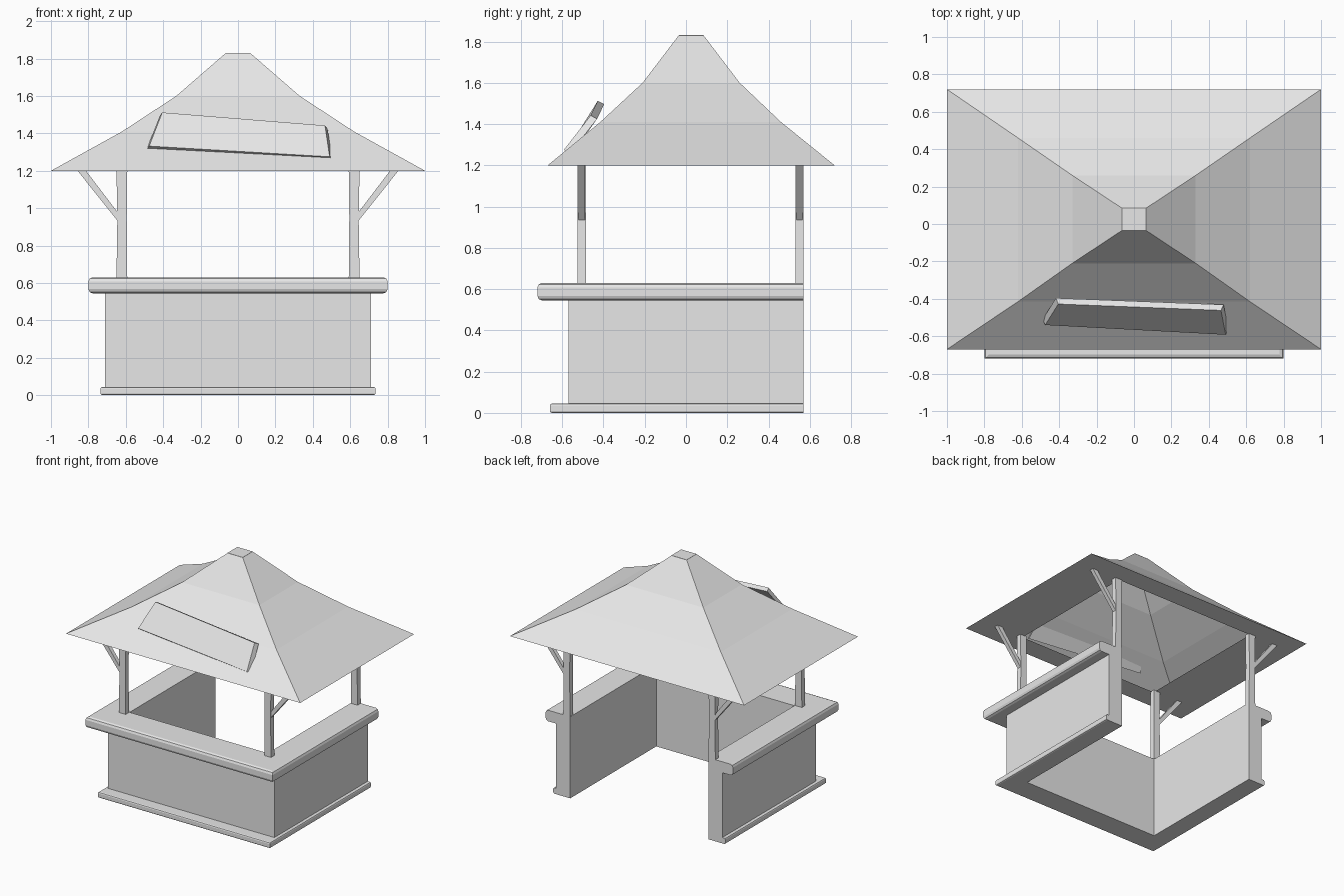
import bpy, bmesh
from mathutils import Vector

cube = bpy.data.objects.get("Cube")
if cube:
    bpy.data.objects.remove(cube)

mat = bpy.data.materials.new("light_grey")
mat.use_nodes = True
grey = (0.8, 0.8, 0.8, 1)
mat.diffuse_color = grey
mat.node_tree.nodes["Principled BSDF"].inputs["Base Color"].default_value = grey


def finish(name, bm):
    bmesh.ops.recalc_face_normals(bm, faces=bm.faces)
    mesh = bpy.data.meshes.new(name)
    bm.to_mesh(mesh)
    bm.free()
    mesh.materials.append(mat)
    obj = bpy.data.objects.new(name, mesh)
    bpy.context.collection.objects.link(obj)
    return obj


def loft(name, rings, caps=True, closed=True):
    """Join rings of points with quads; optionally cap both ends."""
    bm = bmesh.new()
    vs = [[bm.verts.new(p) for p in ring] for ring in rings]
    n = len(vs[0])
    for a, b in zip(vs, vs[1:]):
        for i in range(n):
            j = (i + 1) % n
            bm.faces.new((a[i], a[j], b[j], b[i]))
    if caps:
        bm.faces.new(vs[0])
        bm.faces.new(vs[-1])
    return finish(name, bm)


INNER_X, INNER_Y, BACK = 0.59, -0.48, 0.57


def u_band(name, out_x, out_y, z0, z1, chamfer):
    """U-shaped band, open at the back, with chamfered outer edges."""
    c = chamfer
    if c:
        outer = [(c, z0), (c * 0.3, z0 + c * 0.3), (0, z0 + c),
                 (0, z1 - c), (c * 0.3, z1 - c * 0.3), (c, z1)]
    else:
        outer = [(0, z0), (0, z1)]
    section = [(INNER_X, INNER_Y, z0)]
    section += [(out_x - d, out_y + d, z) for d, z in outer]
    section += [(INNER_X, INNER_Y, z1)]
    rings = [[(s * x, BACK if end else y, z) for x, y, z in section]
             for s, end in ((1, True), (1, False), (-1, False), (-1, True))]
    return loft(name, rings)


# Stall body
u_band("base_trim", 0.735, -0.66, 0.0, 0.045, 0.01)
u_band("stall_walls", 0.71, -0.57, 0.04, 0.56, 0)
u_band("counter", 0.80, -0.72, 0.545, 0.63, 0.022)


def rect(x0, x1, y0, y1, z):
    return [(x0, y0, z), (x1, y0, z), (x1, y1, z), (x0, y1, z)]


# Posts with outward braces at the four corners
for side, s in (("left", 1), ("right", -1)):
    for place, y in (("front", -0.505), ("back", 0.55)):
        loft(f"{side}_{place}_post",
             [rect(s * 0.592, s * 0.65, y - 0.02, y + 0.02, 0.62),
              rect(s * 0.595, s * 0.645, y - 0.02, y + 0.02, 0.95),
              rect(s * 0.592, s * 0.65, y - 0.02, y + 0.02, 1.205)])
        loft(f"{side}_{place}_brace",
             [[(s * x, y + d, z) for x, z in
               ((0.63, 0.915), (0.86, 1.203), (0.815, 1.203), (0.63, 0.96))]
              for d in (-0.015, 0.015)])

# Hollow flared hip roof with a flat underside rim
loft("roof", [rect(-0.61, 0.61, -0.51, 0.56, 1.2),
              rect(-1.0, 1.0, -0.67, 0.72, 1.2),
              rect(-0.62, 0.62, -0.415, 0.46, 1.41),
              rect(-0.33, 0.33, -0.21, 0.26, 1.6),
              rect(-0.065, 0.065, -0.035, 0.085, 1.83)], caps=False)
loft("roof_cap", [rect(-0.065, 0.065, -0.035, 0.085, z) for z in (1.825, 1.831)])

# Crooked sign board leaning on the front of the roof
front = [Vector(p) for p in ((-0.475, -0.54, 1.332), (0.49, -0.592, 1.275),
                             (0.465, -0.462, 1.442), (-0.405, -0.428, 1.512))]
normal = (front[1] - front[0]).cross(front[3] - front[0]).normalized()
centre = sum(front, Vector()) / 4
back = [centre + (p - centre) * 1.03 - normal * 0.035 for p in front]
loft("sign_board", [front, back])
